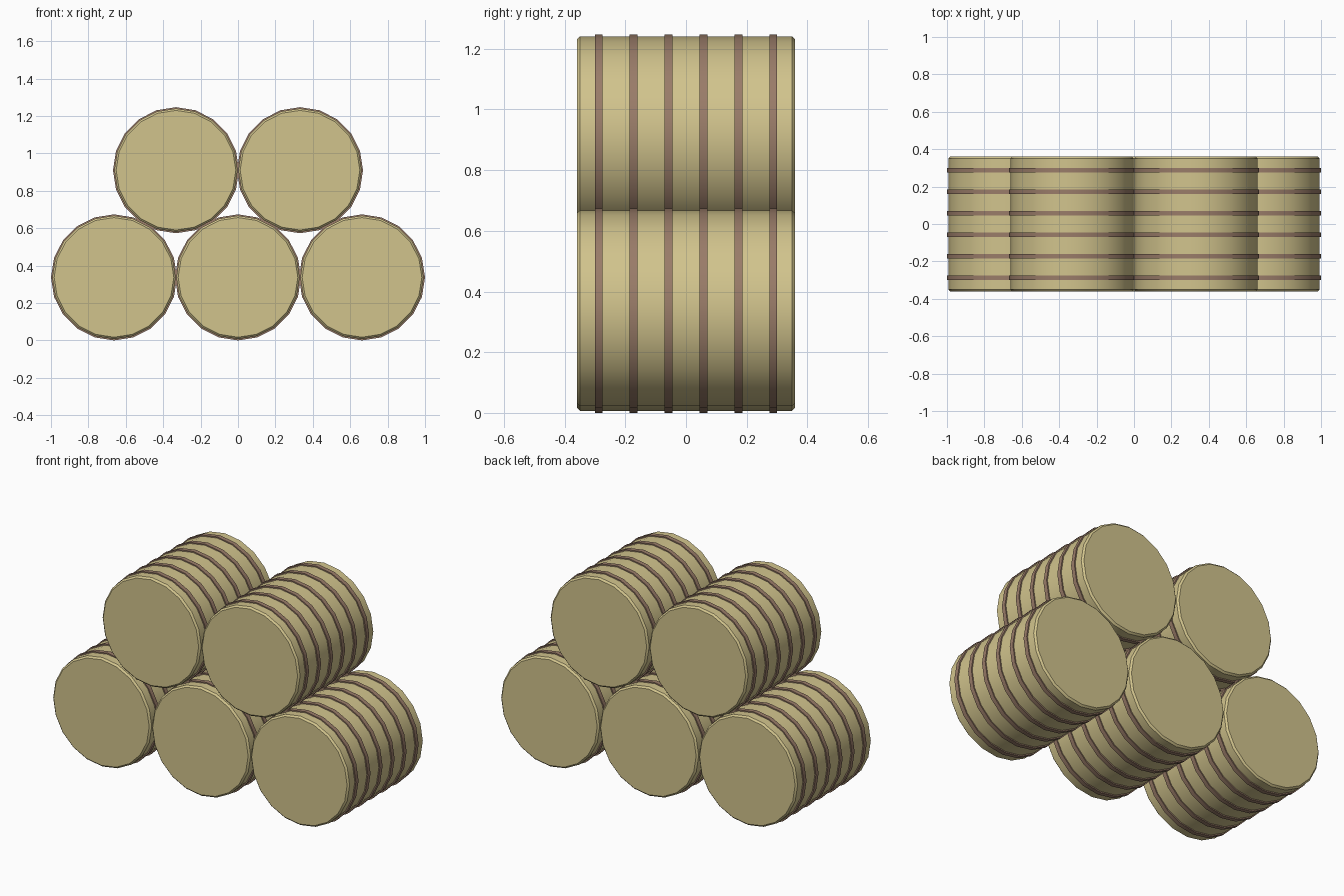
import bpy
import bmesh
from math import radians, tau
from mathutils import Matrix, Vector

SIDES = 20
BALE_RADIUS, BALE_LENGTH = 0.33, 0.72
BAND_RADIUS, BAND_WIDTH = 0.337, 0.026
BAND_SPACING, BAND_COUNT = 0.115, 6
SPACING, LOW_Z, HIGH_Z = 0.663, 0.337, 0.91

cube = bpy.data.objects.get("Cube")
if cube:
    bpy.data.objects.remove(cube, do_unlink=True)


def make_material(name, rgb):
    mat = bpy.data.materials.new(name)
    mat.use_nodes = True
    color = (*rgb, 1)
    mat.diffuse_color = color
    mat.node_tree.nodes["Principled BSDF"].inputs["Base Color"].default_value = color
    return mat


def add_object(name, bm, mat, location):
    bmesh.ops.recalc_face_normals(bm, faces=bm.faces)
    mesh = bpy.data.meshes.new(name)
    bm.to_mesh(mesh)
    bm.free()
    mesh.materials.append(mat)
    obj = bpy.data.objects.new(name, mesh)
    bpy.context.collection.objects.link(obj)
    obj.location = location
    bpy.ops.object.select_all(action="DESELECT")
    obj.select_set(True)
    bpy.context.view_layer.objects.active = obj
    bpy.ops.object.shade_smooth_by_angle(angle=radians(30))
    return obj


# Straw cylinder lying along y with chamfered rims
def make_bale(name, location):
    bm = bmesh.new()
    bmesh.ops.create_cone(bm, cap_ends=True, segments=SIDES, radius1=BALE_RADIUS,
                          radius2=BALE_RADIUS, depth=BALE_LENGTH,
                          matrix=Matrix.Rotation(radians(90), 4, "X"))
    rims = [e for e in bm.edges if abs(e.verts[0].co.y - e.verts[1].co.y) < 0.01]
    bmesh.ops.bevel(bm, geom=rims, offset=0.01, segments=1, affect="EDGES")
    add_object(name, bm, straw, location)


# Raised rings of binding wrapped round one bale
def make_bands(name, location):
    bm = bmesh.new()
    inner = BALE_RADIUS - 0.01
    for i in range(BAND_COUNT):
        y = (i - (BAND_COUNT - 1) / 2) * BAND_SPACING
        y0, y1 = y - BAND_WIDTH / 2, y + BAND_WIDTH / 2
        section = [(inner, y0), (BAND_RADIUS, y0), (BAND_RADIUS, y1), (inner, y1)]
        verts = [bm.verts.new((0, py, r)) for r, py in section]
        edges = [bm.edges.new((verts[k], verts[(k + 1) % 4])) for k in range(4)]
        bmesh.ops.spin(bm, geom=verts + edges, cent=Vector(), axis=(0, 1, 0),
                       angle=tau, steps=SIDES, use_merge=True)
    bmesh.ops.remove_doubles(bm, verts=bm.verts, dist=0.0005)
    add_object(name, bm, binding, location)


straw = make_material("straw", (0.64, 0.55, 0.265))
binding = make_material("brown binding", (0.32, 0.2, 0.14))

# Pyramid stack: three bales below, two above
for row, count, z in (("lower", 3, LOW_Z), ("upper", 2, HIGH_Z)):
    for i in range(count):
        place = ((i - (count - 1) / 2) * SPACING, 0, z)
        make_bale(f"{row}_bale_{i + 1}", place)
        make_bands(f"{row}_bale_bands_{i + 1}", place)
